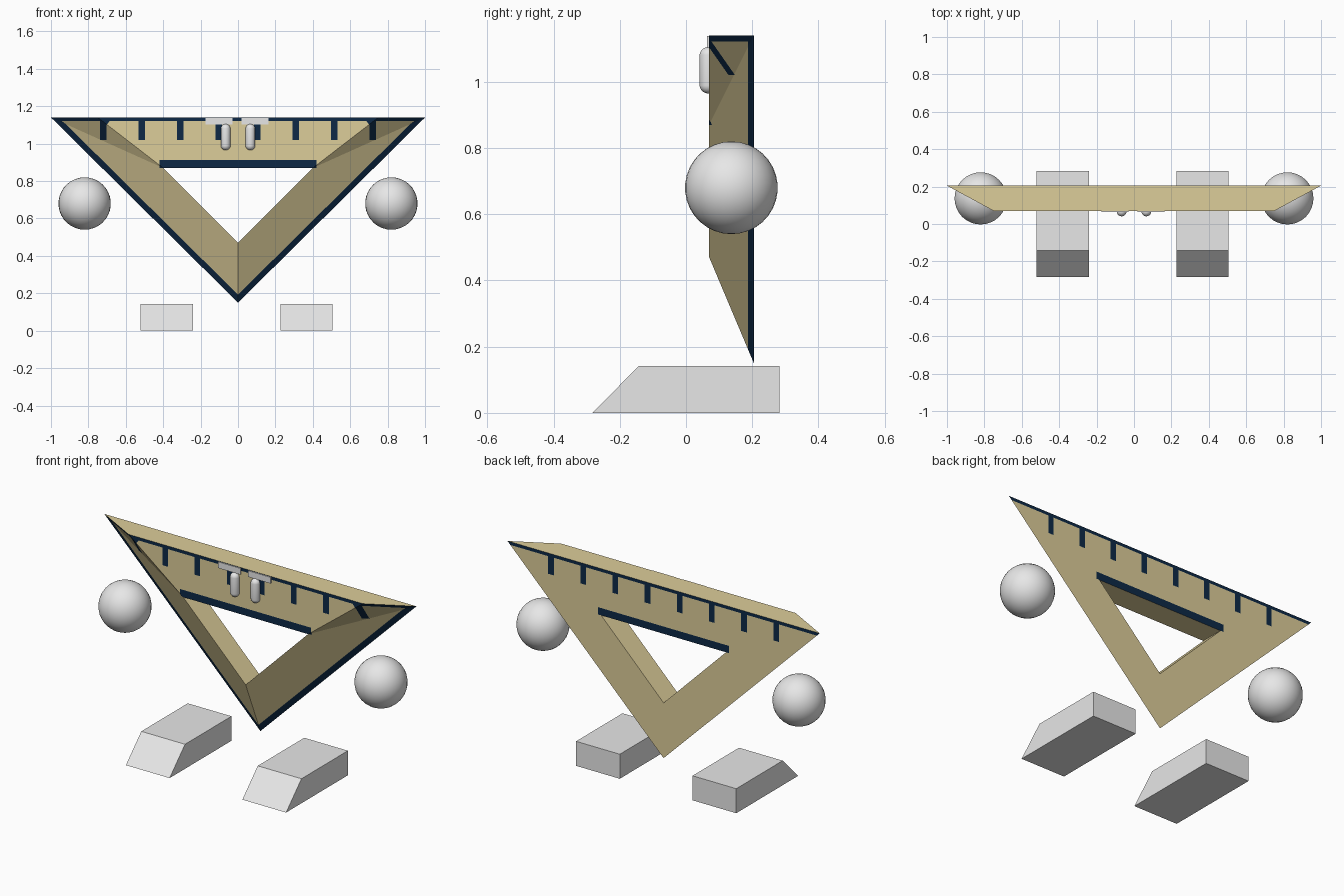
import bpy, bmesh
from mathutils import Vector

if "Cube" in bpy.data.objects:
    bpy.data.objects.remove(bpy.data.objects["Cube"])


def material(name, rgb):
    m = bpy.data.materials.new(name)
    m.diffuse_color = (*rgb, 1)
    m.use_nodes = True
    m.node_tree.nodes["Principled BSDF"].inputs["Base Color"].default_value = m.diffuse_color
    return m


TAN = material("tan", (0.72, 0.61, 0.32))
NAVY = material("navy", (0.004, 0.022, 0.062))
GREY = material("light grey", (0.8, 0.8, 0.8))


def add_object(name, bm, mats, smooth=False):
    bmesh.ops.recalc_face_normals(bm, faces=bm.faces[:])
    for f in bm.faces:
        f.smooth = smooth
    me = bpy.data.meshes.new(name)
    bm.to_mesh(me)
    bm.free()
    for m in mats:
        me.materials.append(m)
    ob = bpy.data.objects.new(name, me)
    bpy.context.collection.objects.link(ob)
    return ob


# Triangular body: three corners each for outer back, front rim and hole
BACK, FRONT = 0.205, 0.07
outer = [(-1, 1.14), (1, 1.14), (0, 0.15)]
hole = [(-0.4, 0.87), (0.4, 0.87), (0, 0.47)]
bm = bmesh.new()
o = [bm.verts.new((x, BACK, z)) for x, z in outer]
hb = [bm.verts.new((x, BACK, z)) for x, z in hole]
hf = [bm.verts.new((x, FRONT, z)) for x, z in hole]
t = [bm.verts.new((x, FRONT, 1.14)) for x in (-0.75, 0.75)]
for i in range(3):
    j = (i + 1) % 3
    bm.faces.new((o[i], o[j], hb[j], hb[i]))      # back
    bm.faces.new((hb[i], hb[j], hf[j], hf[i]))    # hole walls
    if i:
        bm.faces.new((o[i], o[j], hf[j], hf[i]))  # sloping sides
bm.faces.new((t[0], t[1], hf[1], hf[0]))          # front of the top bar
bm.faces.new((o[0], o[1], t[1], t[0]))            # top
for i in (0, 1):
    bm.faces.new((o[i], t[i], hf[i]))             # corner facets
bmesh.ops.recalc_face_normals(bm, faces=bm.faces[:])


def cut(co, normal, x=(-2, 2), z=(-1, 2)):
    """Split the faces that lie in a window, leaving top and hole walls whole."""
    faces = []
    for f in bm.faces:
        c = f.calc_center_median()
        if abs(f.normal.y) > 0.1 and x[0] < c.x < x[1] and z[0] < c.z < z[1]:
            faces.append(f)
    geom = set(faces)
    for f in faces:
        geom.update(f.edges)
        geom.update(f.verts)
    bmesh.ops.bisect_plane(bm, geom=list(geom), dist=1e-5,
                           plane_co=Vector(co), plane_no=Vector(normal))


# Cuts for the border, the bar over the hole and the ruler ticks
STRIP, EDGE, TICK, BAR, HALF = 0.187, 1.122, 1.02, 0.912, 0.018
ticks = [(i - 3.5) * 0.206 for i in range(8)]
cut((0, STRIP, 0), (0, 1, 0))
for z in (EDGE, 1.1, TICK, BAR, 0.87):
    cut((0, 0, z), (0, 0, 1))
for x in (-0.42, 0.42):
    cut((x, 0, 0), (1, 0, 0), z=(0.87, BAR))
for tx in ticks:
    for s in (-1, 1):
        cut((tx + s * HALF, 0, 0), (1, 0, 0), z=(TICK, EDGE))
for tx in ticks:
    for s in (-1, 1):  # flared tick tops
        cut((tx + s * HALF, 0, 1.1), (1, 0, -s * 0.8),
            x=(tx - 0.1, tx + 0.1), z=(1.1, EDGE))

for f in bm.faces:
    c, n = f.calc_center_median(), f.normal
    if abs(n.y) < 0.1:
        continue
    d = min(abs(c.x - tx) for tx in ticks)
    flare = HALF + max(0, c.z - 1.1) * 0.8
    side = abs(n.y) < 0.98 and c.y > STRIP
    bar = 0.87 < c.z < BAR and abs(c.x) < 0.42
    tick = TICK < c.z and d < flare
    f.material_index = int(c.z > EDGE or side or bar or tick)
add_object("triangle_body", bm, [TAN, NAVY])


def ball(name, loc, r, stretch=0):
    """Sphere, or an upright capsule when its halves are pulled apart."""
    bm = bmesh.new()
    bmesh.ops.create_uvsphere(bm, u_segments=32, v_segments=17, radius=r)
    for v in bm.verts:
        v.co.z += stretch if v.co.z > 0 else -stretch
        v.co += Vector(loc)
    add_object(name, bm, [GREY], True)


def prism(name, profile, x0, x1):
    """Extrude a (y, z) profile along x."""
    bm = bmesh.new()
    a, b = ([bm.verts.new((x, y, z)) for y, z in profile] for x in (x0, x1))
    bm.faces.new(a)
    bm.faces.new(b)
    for i in range(len(a)):
        j = (i + 1) % len(a)
        bm.faces.new((a[i], a[j], b[j], b[i]))
    add_object(name, bm, [GREY])


# Hands, eyes, brows and wedge-toed feet
foot = [(-0.283, 0), (0.283, 0), (0.283, 0.142), (-0.142, 0.142)]
brow = [(0.064, 1.102), (0.071, 1.102), (0.071, 1.138), (0.064, 1.138)]
for side, s in (("left", -1), ("right", 1)):
    ball(side + "_hand", (s * 0.82, 0.137, 0.68), 0.14)
    ball(side + "_eye", (s * 0.066, 0.067, 1.035), 0.026, 0.044)
    fx, bx = s * 0.373 - 0.007, s * 0.097 - 0.005
    prism(side + "_foot", foot, fx - 0.14, fx + 0.14)
    prism(side + "_brow", brow, bx - 0.072, bx + 0.072)
